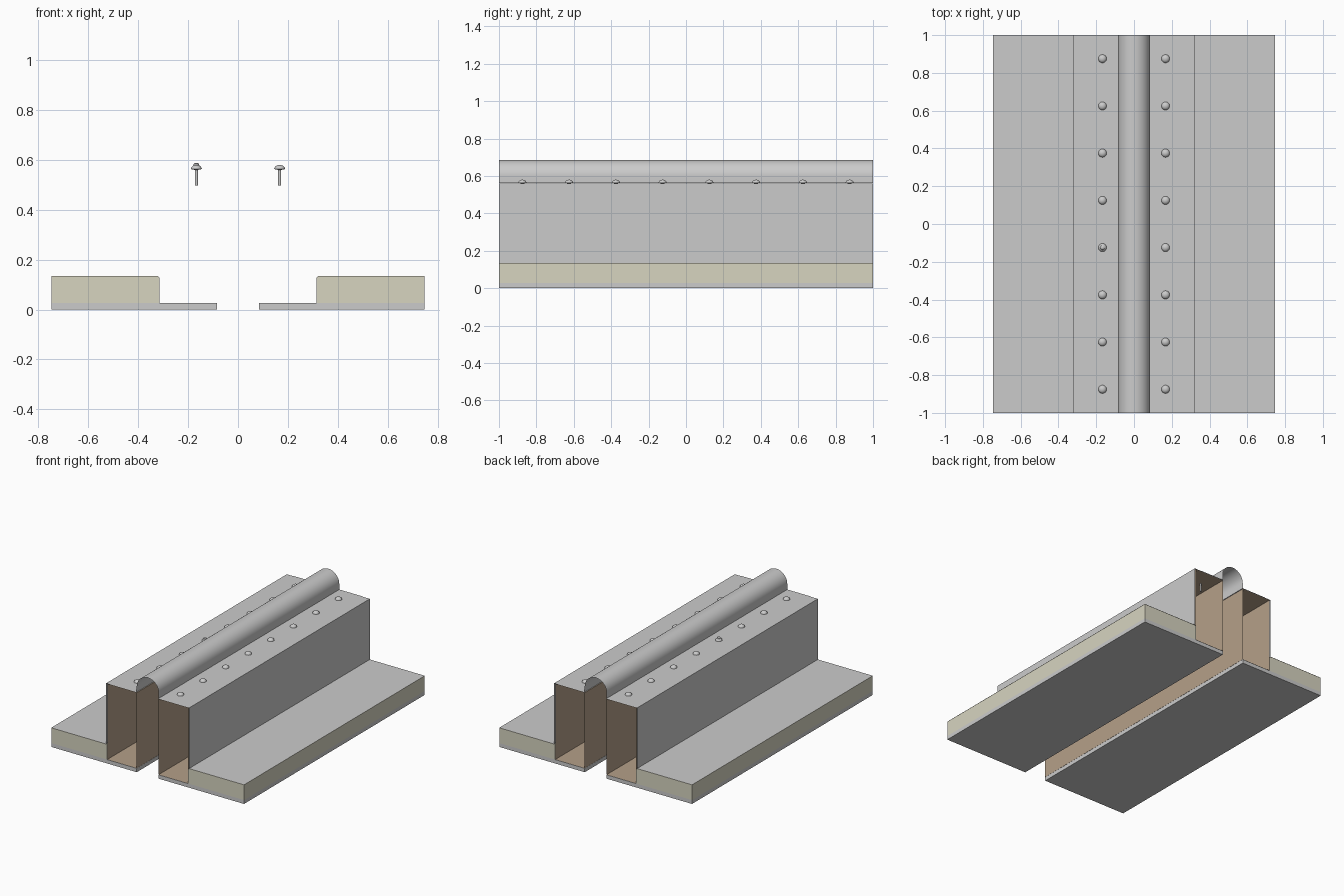
import bpy, bmesh, math

if "Cube" in bpy.data.objects:
    bpy.data.objects.remove(bpy.data.objects["Cube"])

def material(name, rgb):
    m = bpy.data.materials.new(name)
    m.diffuse_color = (*rgb, 1)
    m.use_nodes = True
    m.node_tree.nodes["Principled BSDF"].inputs["Base Color"].default_value = m.diffuse_color
    return m

CREAM = material("cream_foam", (0.68, 0.66, 0.53))
WOOD = material("plywood", (0.46, 0.35, 0.25))

def finish(name, bm, mat=None, smooth=False):
    me = bpy.data.meshes.new(name)
    bm.to_mesh(me)
    bm.free()
    ob = bpy.data.objects.new(name, me)
    bpy.context.collection.objects.link(ob)
    if mat:
        me.materials.append(mat)
    if smooth:
        bpy.ops.object.select_all(action='DESELECT')
        ob.select_set(True)
        bpy.context.view_layer.objects.active = ob
        bpy.ops.object.shade_smooth_by_angle(angle=math.radians(35))
    return ob

def extrude(name, pts, mat=None, closed=True, caps=True, smooth=False):
    """Sweep an x-z profile along the full length in y."""
    bm = bmesh.new()
    a = [bm.verts.new((x, -1, z)) for x, z in pts]
    b = [bm.verts.new((x, 1, z)) for x, z in pts]
    n = len(pts)
    for i in range(n if closed else n - 1):
        j = (i + 1) % n
        bm.faces.new((a[i], b[i], b[j], a[j]))
    if closed and caps:
        bm.faces.new(a)
        bm.faces.new(b[::-1])
    if closed:
        bmesh.ops.recalc_face_normals(bm, faces=bm.faces)
    elif bm.faces[:] and sum(f.normal.z for f in bm.faces if not f.normal_update()) < 0:
        bmesh.ops.reverse_faces(bm, faces=bm.faces)
    return finish(name, bm, mat, smooth)

def lathe(name, pts, x, y, steps=20):
    """Spin an r-z profile around a vertical axis at x, y."""
    bm = bmesh.new()
    vs = [bm.verts.new((x + r, y, z)) for r, z in pts]
    es = [bm.edges.new(p) for p in zip(vs, vs[1:])]
    bmesh.ops.spin(bm, geom=vs + es, cent=(x, y, 0), axis=(0, 0, 1),
                   angle=2 * math.pi, steps=steps)
    bmesh.ops.remove_doubles(bm, verts=bm.verts, dist=1e-5)
    bmesh.ops.recalc_face_normals(bm, faces=bm.faces)
    return finish(name, bm, None, True)

IN, OUT, EDGE = 0.085, 0.318, 0.747   # gap face, curb face, roof edge
DECK, ROOF, TOP = 0.027, 0.134, 0.56  # heights

# screw: shaft plus domed head
screw = [(0, 0.498), (0.006, 0.498), (0.006, TOP), (0.022, TOP + 0.003)]
screw += [(0.022 * math.cos(t), TOP + 0.003 + 0.017 * math.sin(t))
          for t in (math.pi / 2 * k / 6 for k in range(1, 6))] + [(0, TOP + 0.02)]

for s, side in ((-1, "left"), (1, "right")):
    P = lambda *pts: [(s * x, z) for x, z in pts]
    # roof deck slab
    extrude(f"{side}_deck", P((IN, 0), (EDGE, 0), (EDGE, DECK), (IN, DECK)))
    # insulation board with eased inner corner
    extrude(f"{side}_insulation", P((0.314, DECK), (EDGE, DECK), (EDGE, ROOF),
            (0.322, ROOF), (0.314, ROOF - 0.006)), CREAM)
    # open-ended curb box
    extrude(f"{side}_curb", P((IN, DECK + 0.001), (0.313, DECK + 0.001),
            (0.313, TOP - 0.003), (IN, TOP - 0.003)), WOOD, caps=False)
    # membrane sheet over roof and curb
    extrude(f"{side}_membrane", P((EDGE, ROOF + 0.001), (OUT + 0.004, ROOF + 0.001),
            (OUT + 0.004, TOP), (IN, TOP)), closed=False)
    # screw row
    for k in range(8):
        lathe(f"{side}_screw_{k + 1}", screw, s * 0.167, -0.875 + 0.25 * k)

# raised button on one screw
lathe("screw_button", [(0.013, TOP + 0.012), (0.011, TOP + 0.024),
                       (0.006, TOP + 0.027), (0, TOP + 0.028)], -0.167, -0.125, 12)

# bellows cover: flanges, short upright sides and half-round crown
crown = [(-IN * math.cos(math.pi * k / 32), 0.6 + IN * math.sin(math.pi * k / 32))
         for k in range(33)]
extrude("bellows_cover", [(-0.27, TOP + 0.002), (-IN, TOP + 0.002)] + crown +
        [(IN, TOP + 0.002), (0.27, TOP + 0.002)], closed=False, smooth=True)
